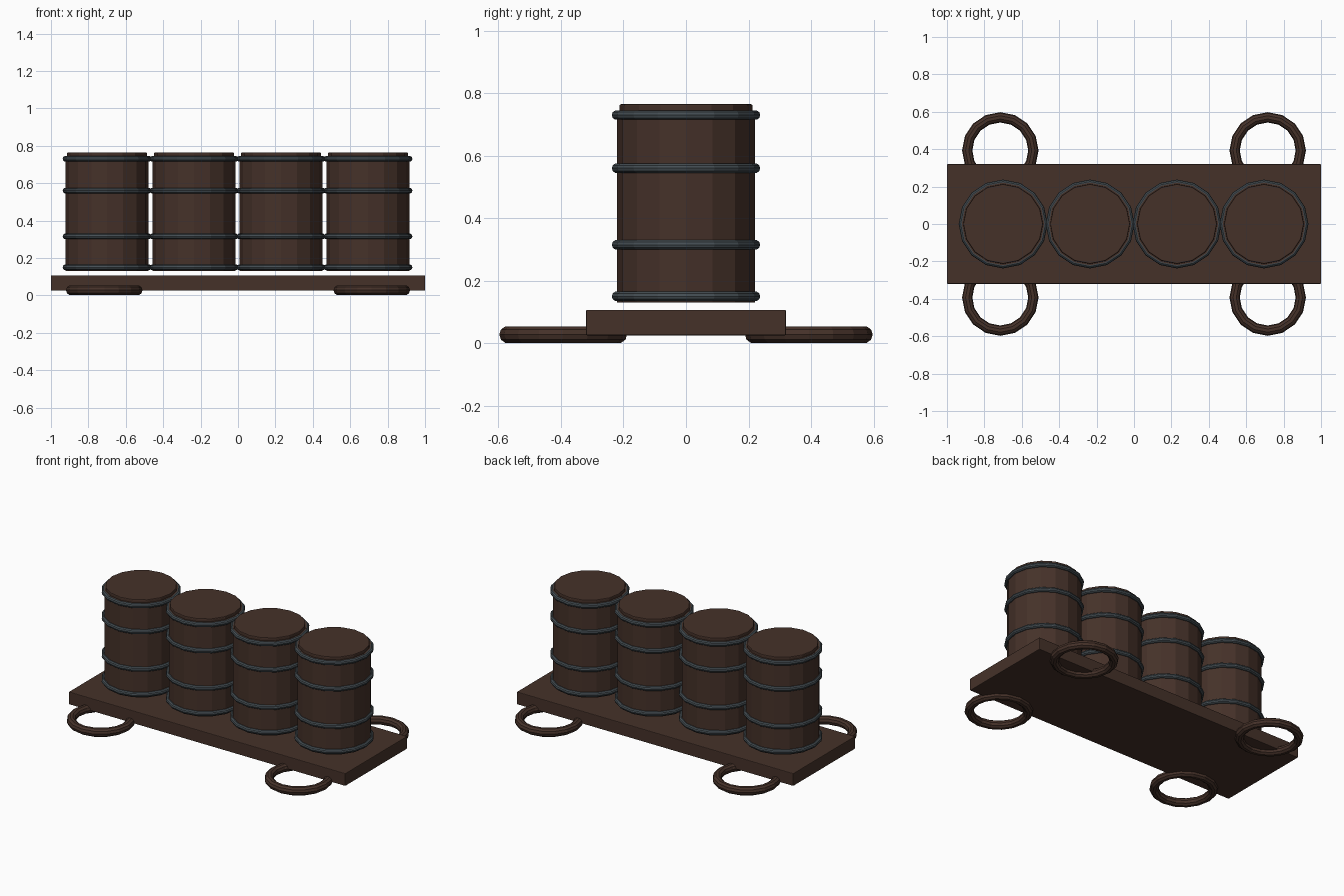
import bpy
import math

cube = bpy.data.objects.get("Cube")
if cube:
    bpy.data.objects.remove(cube, do_unlink=True)


def make_material(name, colour):
    mat = bpy.data.materials.new(name)
    mat.use_nodes = True
    mat.diffuse_color = (*colour, 1)
    mat.node_tree.nodes["Principled BSDF"].inputs["Base Color"].default_value = (*colour, 1)
    return mat


wood = make_material("dark brown wood", (0.06, 0.031, 0.022))
steel = make_material("blue grey steel", (0.06, 0.077, 0.088))


def finish(name, mat, bevel=0):
    obj = bpy.context.object
    obj.name = name
    obj.data.materials.append(mat)
    if bevel:
        mod = obj.modifiers.new("Edge bevel", "BEVEL")
        mod.width = bevel
        mod.segments = 2
        mod.limit_method = "ANGLE"
        mod.angle_limit = math.radians(40)
    return obj


def cylinder(name, x, radius, bottom, top, bevel=0):
    bpy.ops.mesh.primitive_cylinder_add(
        vertices=16, radius=radius, depth=top - bottom, location=(x, 0, (bottom + top) / 2))
    return finish(name, wood, bevel)


def ring(name, mat, location, major, minor):
    bpy.ops.mesh.primitive_torus_add(
        major_segments=16, minor_segments=10, major_radius=major, minor_radius=minor,
        location=location)
    return finish(name, mat)


# Deck
bpy.ops.mesh.primitive_cube_add(size=1, location=(0, 0, 0.066))
bpy.context.object.scale = (2, 0.64, 0.082)
bpy.ops.object.transform_apply(location=False, rotation=False, scale=True)
finish("deck", wood, 0.004)

# Carrying rings at the four corners
for side_x, x in (("right", -0.715), ("left", 0.715)):
    for side_y, y in (("front", -0.393), ("back", 0.393)):
        ring(f"{side_y}_{side_x}_ring", wood, (x, y, 0.0275), 0.177, 0.0275)

# Barrels, each with a lid and four hoops
for i in range(4):
    x = -0.7 + i * 0.465
    cylinder(f"barrel_body_{i + 1}", x, 0.221, 0.13, 0.745)
    cylinder(f"barrel_lid_{i + 1}", x, 0.213, 0.735, 0.765, 0.005)
    for j, z in enumerate((0.15, 0.315, 0.56, 0.73)):
        ring(f"barrel_{i + 1}_hoop_{j + 1}", steel, (x, 0, z), 0.222, 0.0155)
